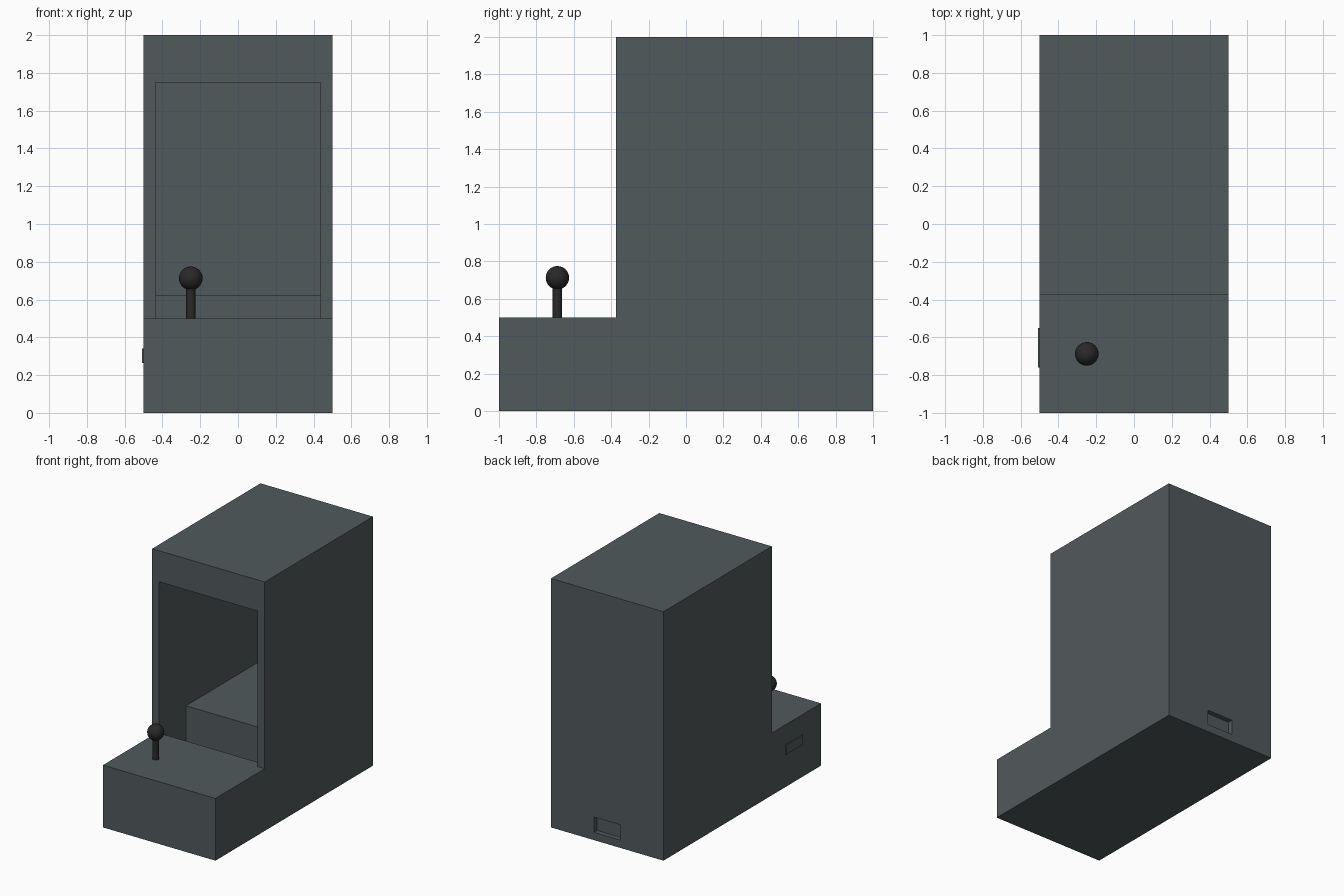
import bpy, bmesh
from mathutils import Matrix

if "Cube" in bpy.data.objects:
    bpy.data.objects.remove(bpy.data.objects["Cube"])


def material(name, rgb):
    m = bpy.data.materials.new(name)
    m.diffuse_color = (*rgb, 1)
    m.use_nodes = True
    m.node_tree.nodes["Principled BSDF"].inputs["Base Color"].default_value = m.diffuse_color
    return m


GREY = material("slate_grey", (0.083, 0.101, 0.107))
BLACK = material("joystick_black", (0.022, 0.022, 0.022))


def finish(name, bm, mat):
    bmesh.ops.recalc_face_normals(bm, faces=bm.faces)
    me = bpy.data.meshes.new(name)
    bm.to_mesh(me)
    bm.free()
    me.materials.append(mat)
    ob = bpy.data.objects.new(name, me)
    bpy.context.collection.objects.link(ob)
    return ob


def extrude_x(name, profile, half, mat=GREY):
    """Extrude a closed (y, z) profile from -half to half in x."""
    bm = bmesh.new()
    face = bm.faces.new([bm.verts.new((-half, y, z)) for y, z in profile])
    geo = bmesh.ops.extrude_face_region(bm, geom=[face])["geom"]
    verts = [g for g in geo if isinstance(g, bmesh.types.BMVert)]
    bmesh.ops.translate(bm, verts=verts, vec=(2 * half, 0, 0))
    return finish(name, bm, mat)


def box(name, lo, hi, mat=GREY):
    size = [b - a for a, b in zip(lo, hi)]
    mid = [(a + b) / 2 for a, b in zip(lo, hi)]
    bm = bmesh.new()
    bmesh.ops.create_cube(bm, size=1, matrix=Matrix.Translation(mid) @ Matrix.Diagonal((*size, 1)))
    return finish(name, bm, mat)


def l_profile(inset):
    """Side outline of the cabinet, shrunk by the wall thickness."""
    t = inset
    return [(-1 + t, t), (1 - t, t), (1 - t, 2 - t),
            (-0.375 + t, 2 - t), (-0.375 + t, 0.5 - t), (-1 + t, 0.5 - t)]


# hollow cabinet with screen opening and rear socket
T = 0.0625
IN = 0.5 - T
cabinet = extrude_x("cabinet", l_profile(0), 0.5)
cutters = [
    extrude_x("cavity_cutter", l_profile(T), IN),
    box("opening_cutter", (-IN, -0.45, 0.5), (IN, -0.25, 1.75)),
    box("rear_socket_cutter", (-0.117, 0.96, 0.0625), (0.117, 1.1, 0.185)),
]
for c in cutters:
    mod = cabinet.modifiers.new(c.name, 'BOOLEAN')
    mod.operation = 'DIFFERENCE'
    mod.solver = 'EXACT'
    mod.object = c
    c.hide_render = True
    c.hide_set(True)

# raised block inside the cavity
box("inner_block", (-IN, -0.035, T), (IN, 1 - T, 0.625))

# thin plate on the left side
box("side_plate", (-0.508, -0.76, 0.263), (-0.5, -0.55, 0.34))

# joystick
bm = bmesh.new()
bmesh.ops.create_cone(bm, cap_ends=True, segments=32, radius1=0.025, radius2=0.025, depth=0.21,
                      matrix=Matrix.Translation((-0.25, -0.6875, 0.6)))
stick = finish("joystick_shaft", bm, BLACK)
bm = bmesh.new()
bmesh.ops.create_uvsphere(bm, u_segments=32, v_segments=16, radius=0.0625,
                          matrix=Matrix.Translation((-0.25, -0.6875, 0.7125)))
ball = finish("joystick_ball", bm, BLACK)
for ob in (stick, ball):
    bpy.ops.object.select_all(action='DESELECT')
    ob.select_set(True)
    bpy.context.view_layer.objects.active = ob
    bpy.ops.object.shade_smooth_by_angle()
